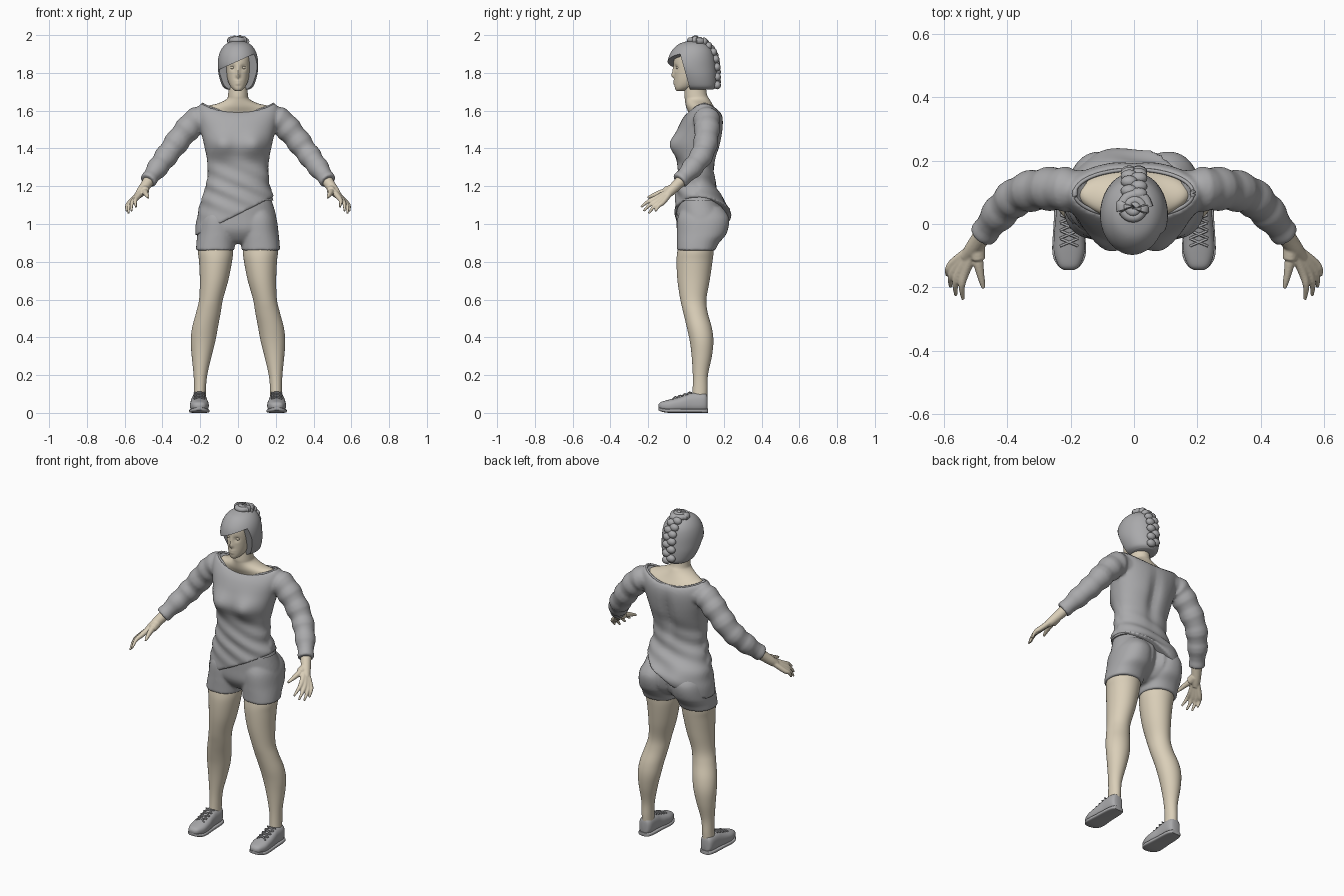
import bpy, bmesh
from math import sin, cos, pi, exp
from mathutils import Vector, Matrix

if "Cube" in bpy.data.objects:
    bpy.data.objects.remove(bpy.data.objects["Cube"])


def material(name, rgb):
    m = bpy.data.materials.new(name)
    m.use_nodes = True
    m.diffuse_color = (*rgb, 1)
    m.node_tree.nodes["Principled BSDF"].inputs["Base Color"].default_value = (*rgb, 1)
    return m


GREY = material("plain grey", (0.40, 0.40, 0.41))
SKIN = material("pale skin", (0.70, 0.62, 0.48))


def spline(rows, k=5):
    """Catmull-Rom interpolation of rows of numbers."""
    out = []
    for i in range(len(rows) - 1):
        quad = [rows[min(max(i + j, 0), len(rows) - 1)] for j in (-1, 0, 1, 2)]
        for s in range(k):
            t = s / k
            out.append([b + 0.5 * t * (c - a + t * (2*a - 5*b + 4*c - d + t * (3*(b - c) + d - a)))
                        for a, b, c, d in zip(*quad)])
    return out + [list(rows[-1])]


def skin_rings(bm, rings):
    """Bridge rings of points and cap both ends."""
    loops = [[bm.verts.new(p) for p in ring] for ring in rings]
    n = len(loops[0])
    for a, b in zip(loops, loops[1:]):
        for i in range(n):
            bm.faces.new((a[i], a[(i + 1) % n], b[(i + 1) % n], b[i]))
    bm.faces.new(loops[0])
    bm.faces.new(loops[-1])


def loft(bm, rows, axis="z", n=40, power=1.0, side=1):
    """Rows are (position, x min, x max, other min, other max, dip)."""
    def bend(c):
        return (1 if c > 0 else -1) * abs(c) ** power
    rings = []
    for t, x0, x1, b0, b1, dip in spline([tuple(r) + (0,) * (6 - len(r)) for r in rows]):
        ring = []
        for i in range(n):
            a = 2 * pi * i / n
            x = side * ((x0 + x1) / 2 + (x1 - x0) / 2 * bend(cos(a)))
            b = (b0 + b1) / 2 + (b1 - b0) / 2 * bend(sin(a))
            ring.append((x, b, t - dip * sin(a) ** 2) if axis == "z" else (x, t, b))
        rings.append(ring)
    skin_rings(bm, rings)


def centred(rows):
    return [(r[0], -r[1], r[1]) + tuple(r[2:]) for r in rows]


def tube(bm, points, n=16, side=1, fold=0.0):
    """Tube through points (x, y, z, radius)."""
    rows = spline(points)
    rings = []
    for i, (x, y, z, r) in enumerate(rows):
        a, b = rows[max(i - 1, 0)], rows[min(i + 1, len(rows) - 1)]
        d = (Vector(b[:3]) - Vector(a[:3])).normalized()
        u = d.orthogonal() if abs(d.y) > 0.95 else d.cross(Vector((0, 1, 0))).normalized()
        w = d.cross(u)
        r += fold * sin(i * 1.6)
        ring = [Vector((x, y, z)) + r * (cos(2*pi*j/n) * u + sin(2*pi*j/n) * w) for j in range(n)]
        rings.append([(side * p.x, p.y, p.z) for p in ring])
    skin_rings(bm, rings)


def ball(bm, centre, size):
    bmesh.ops.create_uvsphere(bm, u_segments=16, v_segments=10, radius=1,
                              matrix=Matrix.Translation(centre) @ Matrix.Diagonal((*size, 1)))


def bump(bm, x, z, width, height, amount, front=True):
    """Push the front or back surface along y around a spot."""
    for v in bm.verts:
        if (v.co.y < 0.05) == front:
            v.co.y += amount * exp(-((v.co.x - x) / width) ** 2 - ((v.co.z - z) / height) ** 2)


def slice_off(bm, point, normal):
    geom = bm.verts[:] + bm.edges[:] + bm.faces[:]
    bmesh.ops.bisect_plane(bm, geom=geom, plane_co=point, plane_no=normal, clear_outer=True)
    bmesh.ops.edgeloop_fill(bm, edges=[e for e in bm.edges if e.is_boundary])


def finish(bm, name, mat, voxel=0, smooth=3):
    bmesh.ops.recalc_face_normals(bm, faces=bm.faces)
    mesh = bpy.data.meshes.new(name)
    bm.to_mesh(mesh)
    bm.free()
    mesh.shade_smooth()
    mesh.set_sharp_from_angle(angle=0.8)
    mesh.materials.append(mat)
    obj = bpy.data.objects.new(name, mesh)
    bpy.context.collection.objects.link(obj)
    if voxel:
        merge = obj.modifiers.new("merge", "REMESH")
        merge.mode, merge.voxel_size, merge.use_smooth_shade = "VOXEL", voxel, True
        soften = obj.modifiers.new("soften", "SMOOTH")
        soften.factor, soften.iterations = 0.5, smooth


# Tunic: torso with recessed neckline, slanted hem, folds and sleeves
bm = bmesh.new()
loft(bm, centred([(1.55, .10, .06, .13), (1.60, .165, .035, .16, .04), (1.637, .187, .022, .172, .045),
                  (1.62, .21, .005, .187, .035), (1.57, .215, -.02, .197, .015), (1.50, .20, -.045, .197),
                  (1.42, .18, -.065, .185), (1.32, .162, -.045, .155), (1.22, .165, -.05, .158),
                  (1.14, .19, -.055, .19), (1.06, .212, -.06, .23), (.98, .225, -.06, .225),
                  (.88, .225, -.06, .2)]), n=64, power=0.9)
for s in (-1, 1):
    bump(bm, s * .085, 1.42, .06, .06, -.032)
    bump(bm, s * .09, 1.07, .07, .06, .015, False)
bump(bm, 0, 1.40, .035, .13, -.022, False)
bm.normal_update()
for v in bm.verts:
    x, y, z = v.co
    v.co += v.normal * .005 * sin(70 * (z + .45 * x * (1 if y < .06 else -.6))) * exp(-((z - 1.18) / .13) ** 2)
slice_off(bm, (0, 0, 1.05), (0.5, 0, -1))
for s in (-1, 1):
    tube(bm, [(.15, .11, 1.555, .055), (.215, .11, 1.55, .069), (.285, .11, 1.482, .066),
              (.36, .093, 1.385, .061), (.42, .04, 1.305, .055), (.478, -.035, 1.227, .041)],
         n=28, side=s, fold=.004)
finish(bm, "tunic", GREY, .008)

# Neckline trim
bm = bmesh.new()
tube(bm, [(.187 * cos(a), .097 + .075 * sin(a), 1.634 - .045 * sin(a) ** 2, .006)
          for a in [2 * pi * i / 24 for i in range(25)]], n=8)
finish(bm, "neckline_trim", GREY)

# Shorts: pelvis and two legs merged, plus waistband
bm = bmesh.new()
loft(bm, centred([(1.19, .155, -.035, .14), (1.12, .18, -.048, .18), (1.04, .202, -.05, .215),
                  (.97, .205, -.048, .205), (.92, .17, -.02, .16), (.895, .09, .01, .11)]), power=.9)
for s in (-1, 1):
    loft(bm, [(1.09, .03, .17, -.02, .19), (1.03, .01, .203, -.045, .228), (.95, .008, .215, -.048, .215),
              (.90, .015, .22, -.048, .175), (.86, .02, .223, -.048, .155)], side=s, power=.9)
bump(bm, 0, 1.0, .02, .12, -.03, False)
finish(bm, "shorts", GREY, .008, 2)

bm = bmesh.new()
loft(bm, centred([(1.165, .165, -.045, .155), (1.15, .178, -.05, .168), (1.125, .187, -.053, .183)]), power=.9)
finish(bm, "waistband", GREY)

# Bare legs
for s, label in ((1, "left"), (-1, "right")):
    bm = bmesh.new()
    loft(bm, [(.93, .035, .20, -.03, .15), (.86, .026, .212, -.045, .147), (.8, .032, .206, -.05, .14),
              (.7, .052, .202, -.045, .125), (.6, .08, .206, -.03, .108), (.53, .092, .222, -.014, .115),
              (.45, .107, .243, .005, .137), (.38, .12, .25, .02, .145), (.3, .14, .245, .03, .137),
              (.2, .163, .235, .036, .116), (.12, .17, .233, .035, .114), (.05, .17, .235, .03, .11)], side=s)
    finish(bm, label + "_leg", SKIN)

    # Shoe with sole and crossed laces
    bm = bmesh.new()
    loft(bm, [(-.145, .19, .22, .025, .045), (-.132, .172, .238, .015, .058), (-.09, .156, .253, .004, .07),
              (-.04, .156, .253, .004, .082), (0, .162, .25, .004, .095), (.03, .164, .247, .004, .105),
              (.085, .165, .245, .004, .108), (.108, .175, .236, .008, .1), (.114, .19, .22, .02, .08)],
         axis="y", power=.8, side=s)
    finish(bm, label + "_shoe", GREY)
    bm = bmesh.new()
    loft(bm, [(-.146, .19, .22, .014, .03), (-.13, .168, .242, .007, .026), (-.09, .152, .258, 0, .022),
              (0, .157, .254, 0, .022), (.08, .161, .249, 0, .022), (.112, .172, .238, 0, .022),
              (.117, .19, .22, 0, .022)], axis="y", power=.5, side=s)
    finish(bm, label + "_sole", GREY)
    bm = bmesh.new()
    for i in range(4):
        y = -.07 + .025 * i
        z = .078 + .32 * (y + .07)
        for d in (-1, 1):
            tube(bm, [(.205 - .028 * d, y, z - .004, .004), (.205, y + .012, z + .006, .004),
                      (.205 + .028 * d, y + .024, z + .004, .004)], n=8, side=s)
    finish(bm, label + "_laces", GREY)

    # Hand: wrist, spread fingers and thumb fused together
    bm = bmesh.new()
    tube(bm, [(.455, .0, 1.255, .033), (.485, -.045, 1.21, .029), (.51, -.08, 1.175, .026),
              (.53, -.105, 1.15, .02)], side=s)
    for knuckle, tip in (((.532, -.15, 1.142), (.54, -.238, 1.09)), ((.548, -.145, 1.13), (.563, -.225, 1.068)),
                         ((.56, -.135, 1.12), (.58, -.198, 1.056)), ((.568, -.12, 1.117), (.59, -.163, 1.066))):
        k, e = Vector(knuckle), Vector(tip)
        m = k.lerp(e, .5) + Vector((.008, -.002, .006))
        tube(bm, [(.495, -.065, 1.19, .016), (*k, .0145), (*m, .0105), (*e, .006)], n=12, side=s)
    tube(bm, [(.495, -.07, 1.185, .018), (.492, -.12, 1.17, .0165), (.484, -.165, 1.155, .012),
              (.475, -.203, 1.14, .007)], n=12, side=s)
    finish(bm, label + "_hand", SKIN, .004, 4)

# Neck and upper chest
bm = bmesh.new()
loft(bm, centred([(1.78, .048, .0, .10), (1.69, .052, -.008, .11), (1.66, .062, -.006, .125),
                  (1.637, .11, .0, .147, .015), (1.622, .165, .014, .168, .035), (1.58, .185, .018, .178, .02),
                  (1.53, .17, .03, .16)]), n=48)
finish(bm, "neck", SKIN)

# Head with nose, lips, chin and eye sockets
bm = bmesh.new()
loft(bm, centred([(1.703, .012, -.048, -.015), (1.712, .026, -.056, .01), (1.73, .041, -.06, .05),
                  (1.76, .054, -.061, .09), (1.80, .062, -.062, .11), (1.85, .067, -.065, .12),
                  (1.89, .066, -.06, .12), (1.93, .045, -.03, .09)]), n=96, power=.92)
bump(bm, 0, 1.787, .011, .013, -.014)
bump(bm, 0, 1.81, .009, .025, -.008)
bump(bm, 0, 1.757, .018, .006, -.006)
bump(bm, 0, 1.743, .015, .006, -.006)
for s in (-1, 1):
    bump(bm, s * .029, 1.828, .014, .011, .011)
    ball(bm, (s * .029, -.043, 1.828), (.012, .011, .008))
finish(bm, "head", SKIN)

# Hair: bob at the sides and back, swept fringe over the brow
for name, point, normal in (("hair_bob", (0, -.02, 1.86), (0, -1, -.28)),
                            ("hair_fringe", (0, 0, 1.862), (.45, 0, -1))):
    bm = bmesh.new()
    loft(bm, centred([(1.712, .06, .0, .145), (1.73, .082, -.03, .16), (1.78, .1, -.065, .163),
                      (1.83, .107, -.097, .16), (1.88, .104, -.093, .153), (1.92, .091, -.073, .14),
                      (1.95, .067, -.042, .115), (1.966, .035, .0, .08), (1.97, .004, .03, .04)]), n=64)
    slice_off(bm, point, normal)
    finish(bm, name, GREY)

# Coiled bun on the crown
bm = bmesh.new()
tube(bm, [((.044 - .0019 * i) * cos(i * .7), .052 + (.044 - .0019 * i) * sin(i * .7),
           1.967 + .0008 * i, .017 - .0002 * i) for i in range(22)], n=12)
finish(bm, "hair_bun", GREY)

# Plait down the back of the head
bm = bmesh.new()
for i, (y, z) in enumerate(spline([(.095, 1.965), (.145, 1.91), (.163, 1.83), (.165, 1.735)], 4)):
    ball(bm, ((-1) ** i * .015, y, z), (.027, .02, .022))
finish(bm, "plait", GREY)
